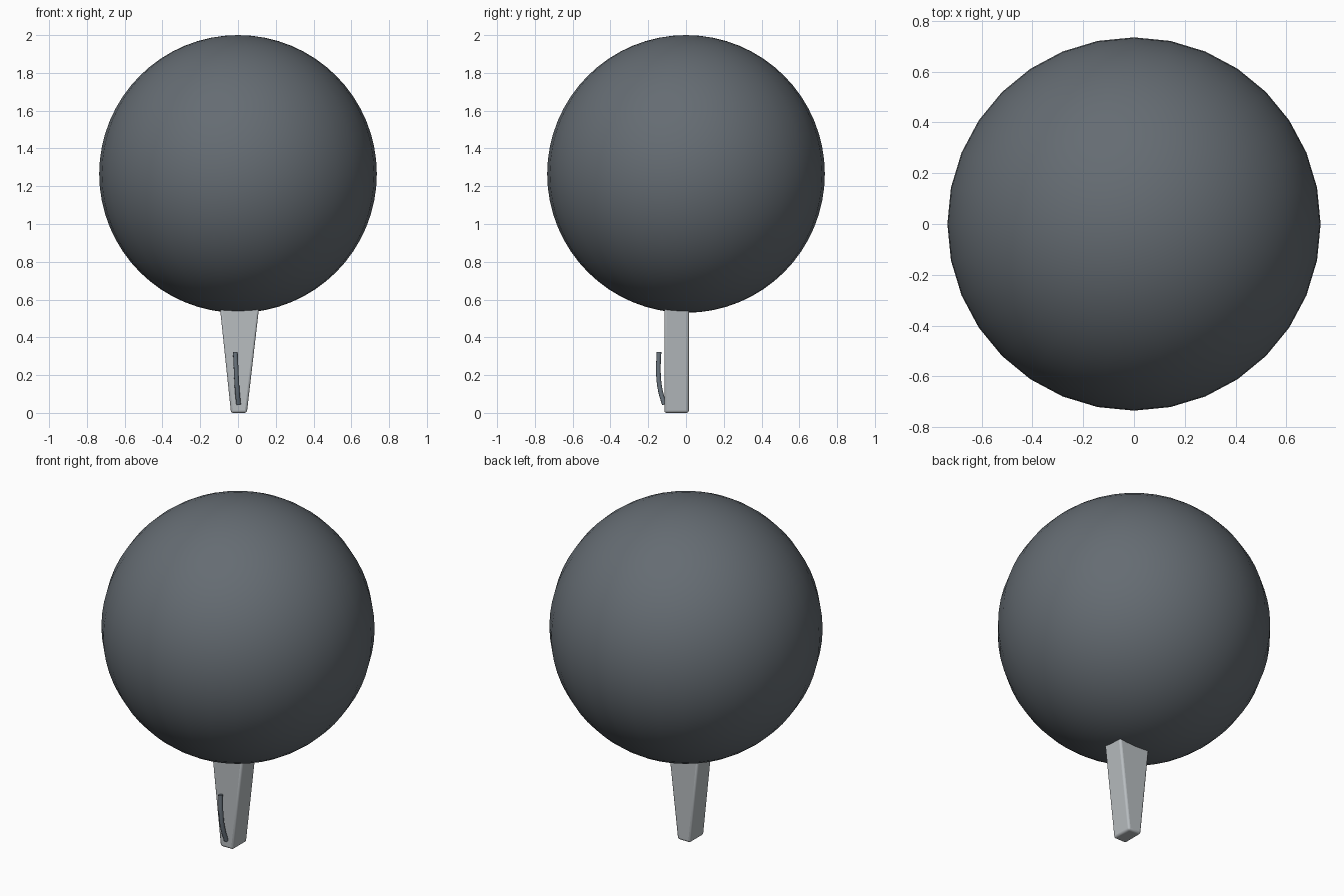
import bpy, bmesh

if "Cube" in bpy.data.objects:
    bpy.data.objects.remove(bpy.data.objects["Cube"])


def paint(obj, name, rgb):
    mat = bpy.data.materials.new(name)
    mat.diffuse_color = (*rgb, 1)
    mat.use_nodes = True
    mat.node_tree.nodes["Principled BSDF"].inputs["Base Color"].default_value = mat.diffuse_color
    obj.data.materials.append(mat)


def smooth(obj, angle):
    bpy.ops.object.select_all(action='DESELECT')
    obj.select_set(True)
    bpy.context.view_layer.objects.active = obj
    bpy.ops.object.shade_smooth_by_angle(angle=angle)


# Large round head
bpy.ops.mesh.primitive_uv_sphere_add(segments=32, ring_count=32, radius=0.735,
                                     location=(0, 0, 1.265))
ball = bpy.context.object
ball.name = "ball_head"
bpy.ops.object.shade_smooth()
paint(ball, "dark_slate", (0.13, 0.15, 0.17))

# Tapered handle, reaching slightly into the head
bm = bmesh.new()
rings = []
for z, x0, x1 in ((0, -0.037, 0.047), (0.57, -0.097, 0.113)):
    rings.append([bm.verts.new((x, y, z)) for x, y in
                  ((x0, -0.115), (x1, -0.115), (x1, 0.015), (x0, 0.015))])
low, high = rings
bm.faces.new(low[::-1])
bm.faces.new(high)
for i in range(4):
    j = (i + 1) % 4
    bm.faces.new((low[i], low[j], high[j], high[i]))
mesh = bpy.data.meshes.new("handle")
bm.to_mesh(mesh)
bm.free()
handle = bpy.data.objects.new("handle", mesh)
bpy.context.collection.objects.link(handle)
bevel = handle.modifiers.new("rounded_edges", 'BEVEL')
bevel.width = 0.012
bevel.segments = 3
smooth(handle, 0.6)
paint(handle, "light_grey", (0.48, 0.51, 0.53))

# Curved clip along the front of the handle
curve = bpy.data.curves.new("clip", 'CURVE')
curve.dimensions = '3D'
curve.bevel_depth = 0.013
curve.bevel_resolution = 2
curve.use_fill_caps = True
spline = curve.splines.new('BEZIER')
path = ((0.003, -0.115, 0.045), (-0.004, -0.136, 0.12),
        (-0.009, -0.146, 0.21), (-0.014, -0.143, 0.322))
spline.bezier_points.add(len(path) - 1)
for point, co in zip(spline.bezier_points, path):
    point.co = co
    point.handle_left_type = point.handle_right_type = 'AUTO'
clip = bpy.data.objects.new("clip", curve)
bpy.context.collection.objects.link(clip)
paint(clip, "clip_slate", (0.14, 0.17, 0.2))
